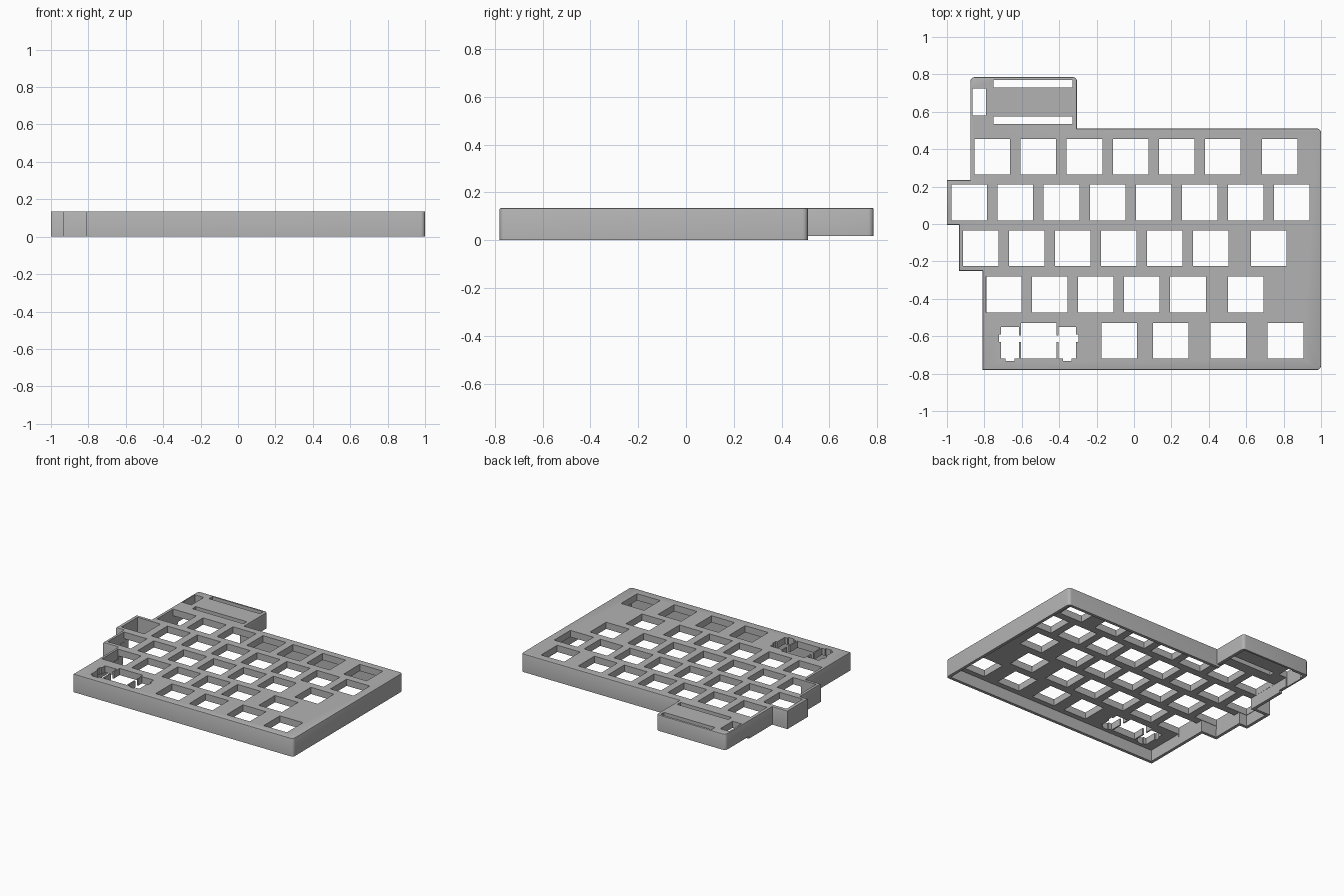
import bpy, bmesh

if "Cube" in bpy.data.objects:
    bpy.data.objects.remove(bpy.data.objects["Cube"])

HEIGHT, PLATE, WALL = 0.135, 0.05, 0.022
PITCH, HOLE = 0.2462, 0.19

grey = bpy.data.materials.new("matte_grey")
grey.use_nodes = True
colour = (0.45, 0.45, 0.45, 1)
grey.diffuse_color = colour
grey.node_tree.nodes["Principled BSDF"].inputs["Base Color"].default_value = colour

# Case outline, counter-clockwise from the front left corner
outline = [(-.81, -.78), (1, -.78), (1, .51), (-.305, .51), (-.305, .785), (-.875, .785),
           (-.875, .235), (-1, .235), (-1, -.005), (-.935, -.005), (-.935, -.25), (-.81, -.25)]
rounded = {1, 2, 4, 5}


def finish(bm, name):
    bmesh.ops.recalc_face_normals(bm, faces=bm.faces)
    mesh = bpy.data.meshes.new(name)
    bm.to_mesh(mesh)
    bm.free()
    obj = bpy.data.objects.new(name, mesh)
    bpy.context.collection.objects.link(obj)
    return obj


def prism(bm, points, z0, z1):
    """Extrude a flat outline between two heights."""
    low = [bm.verts.new((x, y, z0)) for x, y in points]
    high = [bm.verts.new((x, y, z1)) for x, y in points]
    bm.faces.new(low[::-1])
    top = bm.faces.new(high)
    n = len(points)
    for i in range(n):
        j = (i + 1) % n
        bm.faces.new((low[i], low[j], high[j], high[i]))
    return low, high, top


def box(bm, x0, x1, y0, y1, z0, z1):
    prism(bm, [(x0, y0), (x1, y0), (x1, y1), (x0, y1)], z0, z1)


def inset(points, w):
    """Move each edge of a right-angled outline inward."""
    result = []
    for i, (x, y) in enumerate(points):
        px, py = points[i - 1]
        nx, ny = points[(i + 1) % len(points)]
        sign = lambda a: (a > 0) - (a < 0)
        dx = -sign(y - py) - sign(ny - y)
        dy = sign(x - px) + sign(nx - x)
        result.append((x + w * dx, y + w * dy))
    return result


def cut(target, cutter):
    mod = target.modifiers.new("cut", 'BOOLEAN')
    mod.operation, mod.solver, mod.object = 'DIFFERENCE', 'EXACT', cutter
    mod.use_self = True
    bpy.context.view_layer.objects.active = target
    bpy.ops.object.modifier_apply(modifier=mod.name)
    bpy.data.objects.remove(cutter)


# Case body with rounded outer corners and a softened top edge
bm = bmesh.new()
low, high, top = prism(bm, outline, 0, HEIGHT)
uprights = [bm.edges.get((low[i], high[i])) for i in rounded]
bmesh.ops.bevel(bm, geom=uprights, offset=.022, segments=5, profile=.5, affect='EDGES')
rim = [e for e in bm.edges if all(v.co.z > HEIGHT - .001 for v in e.verts)]
bmesh.ops.bevel(bm, geom=rim, offset=.005, segments=2, profile=.5, affect='EDGES')
case = finish(bm, "keyboard_case")

# Hollow underside, and the raised bottom of the controller bay
bm = bmesh.new()
prism(bm, inset(outline, WALL), -.1, HEIGHT - PLATE)
cut(case, finish(bm, "cavity_cutter"))
bm = bmesh.new()
box(bm, -.95, -.2, .51, .9, -.1, .017)
cut(case, finish(bm, "bay_cutter"))

# Switch openings: first x, count of evenly spaced keys, extra keys, y
rows = [(-.757, 6, [.78], .36),
        (-.88, 8, [], .115),
        (-.82, 6, [.72], -.13),
        (-.696, 5, [.597], -.377),
        (-.51, 1, [-.08, .197, .505, .81], -.623)]
bm = bmesh.new()
h = HOLE / 2
for start, count, extra, y in rows:
    for x in [start + i * PITCH for i in range(count)] + extra:
        box(bm, x - h, x + h, y - h, y + h, .06, .2)

# Controller bay slots
box(bm, -.75, -.33, .73, .77, -.1, .2)
box(bm, -.75, -.33, .535, .575, -.1, .2)
box(bm, -.863, -.79, .58, .725, -.1, .2)
cut(case, finish(bm, "opening_cutter"))

# Stabiliser openings either side of the wide key
parts = [(.105, .2, -.72, -.55), (.19, .212, -.63, -.59),
         (.13, .177, -.732, -.7), (.08, .12, -.63, -.597)]
for side in (-1, 1):
    for x0, x1, y0, y1 in parts:
        bm = bmesh.new()
        a, b = sorted((-.51 + side * x0, -.51 + side * x1))
        box(bm, a, b, y0, y1, .06, .2)
        cut(case, finish(bm, "stabiliser_cutter"))

case.data.materials.clear()
case.data.materials.append(grey)
for p in case.data.polygons:
    p.material_index = 0
bpy.ops.object.select_all(action='DESELECT')
case.select_set(True)
bpy.context.view_layer.objects.active = case
bpy.ops.object.shade_smooth_by_angle()
